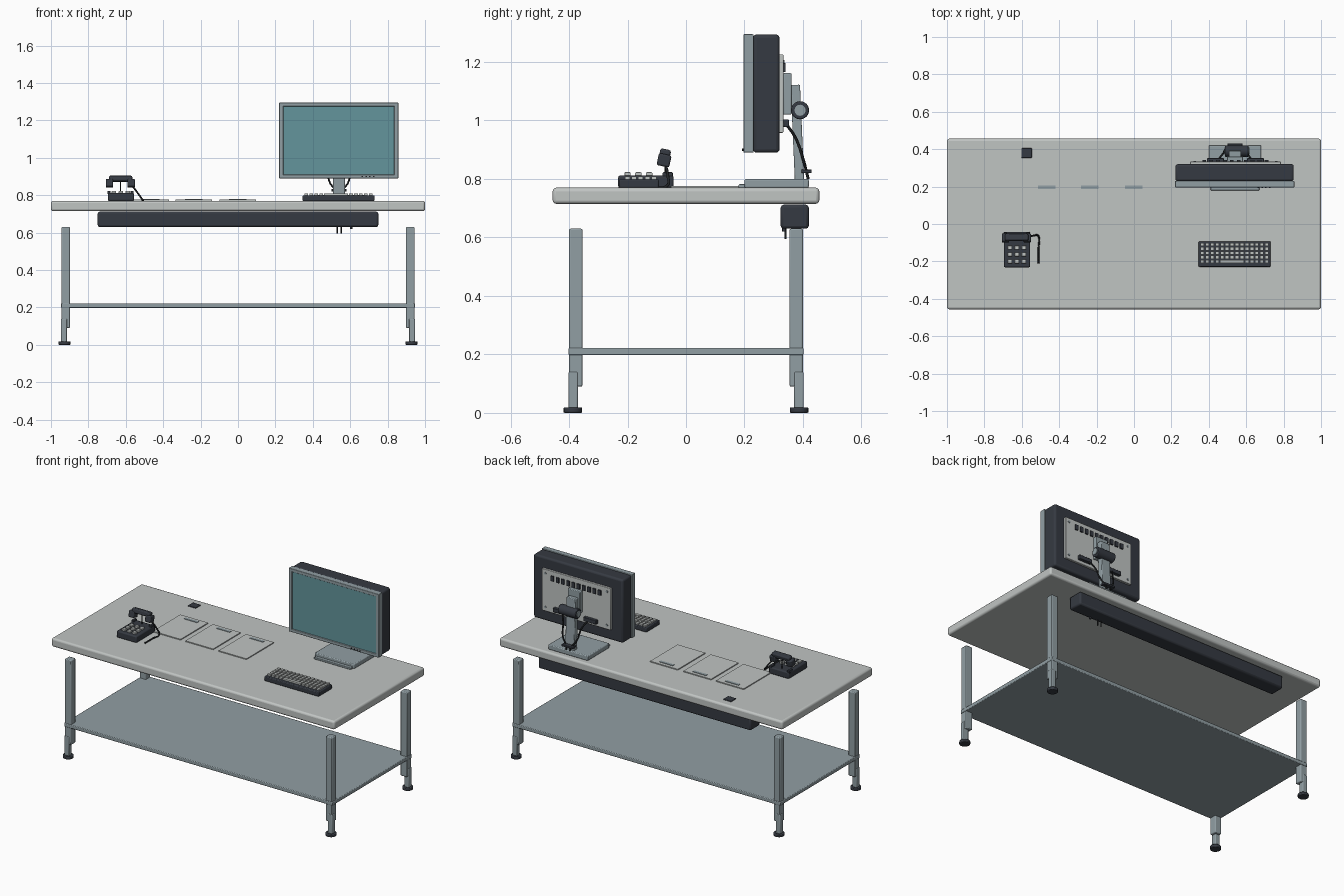
import bpy
import math
from mathutils import Vector

if "Cube" in bpy.data.objects:
    bpy.data.objects.remove(bpy.data.objects["Cube"])


def material(name, rgb):
    m = bpy.data.materials.new(name)
    m.diffuse_color = (*rgb, 1)
    m.use_nodes = True
    m.node_tree.nodes["Principled BSDF"].inputs["Base Color"].default_value = m.diffuse_color
    return m


LIGHT = material("light_grey", (0.53, 0.555, 0.545))
STEEL = material("steel_grey", (0.285, 0.345, 0.37))
DARK = material("charcoal", (0.036, 0.042, 0.054))
BLACK = material("cable_black", (0.014, 0.016, 0.018))
TEAL = material("screen_teal", (0.125, 0.30, 0.335))


def smooth(ob):
    bpy.ops.object.select_all(action='DESELECT')
    ob.select_set(True)
    bpy.context.view_layer.objects.active = ob
    bpy.ops.object.shade_smooth_by_angle(angle=math.radians(35))


def box(name, x, y, z, mat, bevel=0.0, segments=2, rot=(0, 0, 0)):
    """Box from (min, max) ranges on each axis, with optional rounded edges."""
    bpy.ops.mesh.primitive_cube_add(
        size=1, location=[(a + b) / 2 for a, b in (x, y, z)], rotation=rot)
    ob = bpy.context.object
    ob.name = name
    ob.scale = [abs(b - a) for a, b in (x, y, z)]
    bpy.ops.object.transform_apply(location=False, rotation=False, scale=True)
    ob.data.materials.append(mat)
    if bevel:
        mod = ob.modifiers.new("bevel", 'BEVEL')
        mod.width = bevel
        mod.segments = segments
        smooth(ob)
    return ob


def cylinder(name, loc, r, depth, mat, axis='Z', sides=20, bevel=0.0):
    rot = {'X': (0, math.pi / 2, 0), 'Y': (math.pi / 2, 0, 0), 'Z': (0, 0, 0)}[axis]
    bpy.ops.mesh.primitive_cylinder_add(
        vertices=sides, radius=r, depth=depth, location=loc, rotation=rot)
    ob = bpy.context.object
    ob.name = name
    ob.data.materials.append(mat)
    if bevel:
        mod = ob.modifiers.new("bevel", 'BEVEL')
        mod.width = bevel
        mod.segments = 2
    smooth(ob)
    return ob


def cable(name, points, r=0.004, mat=BLACK):
    cu = bpy.data.curves.new(name, 'CURVE')
    cu.dimensions = '3D'
    cu.bevel_depth = r
    cu.bevel_resolution = 1
    cu.resolution_u = 6
    cu.use_fill_caps = True
    sp = cu.splines.new('BEZIER')
    sp.bezier_points.add(len(points) - 1)
    for p, co in zip(sp.bezier_points, points):
        p.co = co
        p.handle_left_type = p.handle_right_type = 'AUTO'
    cu.materials.append(mat)
    ob = bpy.data.objects.new(name, cu)
    bpy.context.collection.objects.link(ob)
    return ob


# --- Desk: top, lower shelf, legs, cable tray
box("desk_top", (-1, 1), (-.456, .456), (.715, .77), LIGHT, .012, 3)
box("lower_shelf", (-.947, .947), (-.402, .402), (.198, .222), STEEL, .004)
for sx in (-1, 1):
    for sy in (-1, 1):
        box("leg", (sx * .899, sx * .944), (sy * .354, sy * .4), (.09, .63), STEEL, .005)
        box("foot_post", (sx * .914, sx * .946), (sy * .37, sy * .402), (.015, .14), STEEL, .004)
        cylinder("foot_pad", (sx * .928, sy * .387, .0095), .032, .019, DARK, sides=16, bevel=.004)
box("cable_tray", (-.75, .75), (.324, .42), (.63, .712), DARK, .01)
for x in (.53, .553):
    cable("hanging_cable", [(x, .34, .71), (x, .34, .65), (x, .34, .595)])
cylinder("tray_knob", (.605, .335, .63), .006, .02, DARK)

# --- Desk surface: sheets with clips, grommet
for x in (-.467, -.237, -.002):
    box("paper_sheet", (x - .098, x + .098), (-.052, .225), (.769, .776), LIGHT)
    box("paper_clip", (x - .047, x + .047), (.187, .205), (.775, .779), STEEL)
box("cable_grommet", (-.602, -.546), (.354, .405), (.768, .775), DARK, .002)

# --- Telephone
box("phone_base", (-.696, -.555), (-.232, -.042), (.769, .812), DARK, .007)
for i in range(3):
    for j in range(3):
        x, y = -.663 + i * .037, -.20 + j * .037
        box("phone_key", (x - .012, x + .012), (y - .011, y + .011), (.808, .823), LIGHT, .003)
for x in (-.69, -.566):
    box("phone_cradle", (x - .008, x + .008), (-.08, -.045), (.805, .823), DARK, .003)
tilt = math.radians(-12)
box("handset_grip", (-.69, -.565), (-.09, -.053), (.873, .902), DARK, .007, rot=(tilt, 0, 0))
for x in (-.687, -.571):
    box("handset_end", (x - .02, x + .02), (-.097, -.053), (.843, .885), DARK, .006, rot=(tilt, 0, 0))
cylinder("handset_prop", (-.628, -.07, .84), .003, .065, BLACK, sides=8)
cable("phone_cord", [(-.565, -.07, .85), (-.535, -.062, .81), (-.511, -.065, .776),
                     (-.510, -.13, .775), (-.510, -.21, .775)], .005)

# --- Keyboard
box("keyboard_base", (.345, .73), (-.229, -.093), (.769, .799), DARK, .005)
cols, rows = 14, 5
pitch_x, pitch_y = .372 / cols, .114 / rows
for r in range(rows):
    y = -.212 + (r + .5) * pitch_y
    for c in range(cols):
        x = .3515 + (c + .5) * pitch_x
        if r == 0 and 4 <= c <= 8:
            continue
        box("keyboard_key", (x - .0098, x + .0098), (y - .0085, y + .0085), (.795, .809), LIGHT)
box("space_bar", (.3515 + 4.1 * pitch_x, .3515 + 8.9 * pitch_x), (-.209, -.192), (.795, .809), LIGHT)

# --- Monitor: shell, front frame around a recessed screen
box("monitor_shell", (.222, .854), (.229, .32), (.89, 1.294), DARK, .012, 3)
for x in ((.22, .243), (.835, .857)):
    box("bezel_side", x, (.196, .231), (.891, 1.294), STEEL, .003)
for z in ((.89, .91), (1.275, 1.295)):
    box("bezel_bar", (.22, .857), (.196, .231), z, STEEL, .003)
box("screen", (.241, .837), (.202, .229), (.908, 1.277), TEAL)
for i in range(4):
    cylinder("monitor_button", (.665 + i * .02, .195, .90), .004, .006, BLACK, 'Y', 10)

# --- Back panel with vents, screws and ports
box("back_panel", (.30, .785), (.315, .333), (.958, 1.226), LIGHT, .003)
for i in range(10):
    x = .375 + i * .037
    box("vent_slot", (x - .01, x + .01), (.33, .341), (1.165, 1.197), DARK)
for x in (.325, .76):
    for z in (.985, 1.2):
        cylinder("panel_screw", (x, .334, z), .007, .006, STEEL, 'Y', 10)
for x in (.435, .65):
    box("port_block", (x - .045, x + .045), (.33, .352), (.977, 1.003), DARK, .003)

# --- Stand
box("mount_bracket", (.497, .583), (.333, .361), (1.02, 1.162), STEEL, .004)
box("stand_post", (.508, .572), (.365, .397), (.795, 1.122), STEEL, .004,
    rot=(math.radians(2.5), 0, 0))
cylinder("hinge_barrel", (.55, .39, 1.035), .031, .125, DARK, 'X', 24, .004)
for x in (.486, .614):
    cylinder("hinge_cap", (x, .39, 1.035), .019, .006, STEEL, 'X', 16)
box("stand_base", (.4, .68), (.2, .42), (.769, .8), STEEL, .005)
box("stand_base_lip", (.41, .67), (.18, .21), (.769, .782), STEEL, .003)
box("cable_clip", (.50, .58), (.395, .43), (.82, .833), DARK, .003)
for s, x in ((-1, .45), (1, .63)):
    cable("monitor_cable", [(x, .345, .985), (.54 + s * .065, .375, .94),
                            (.54 + s * .05, .40, .87), (.54 + s * .02, .412, .825),
                            (.54 + s * .012, .418, .80)], .005)
